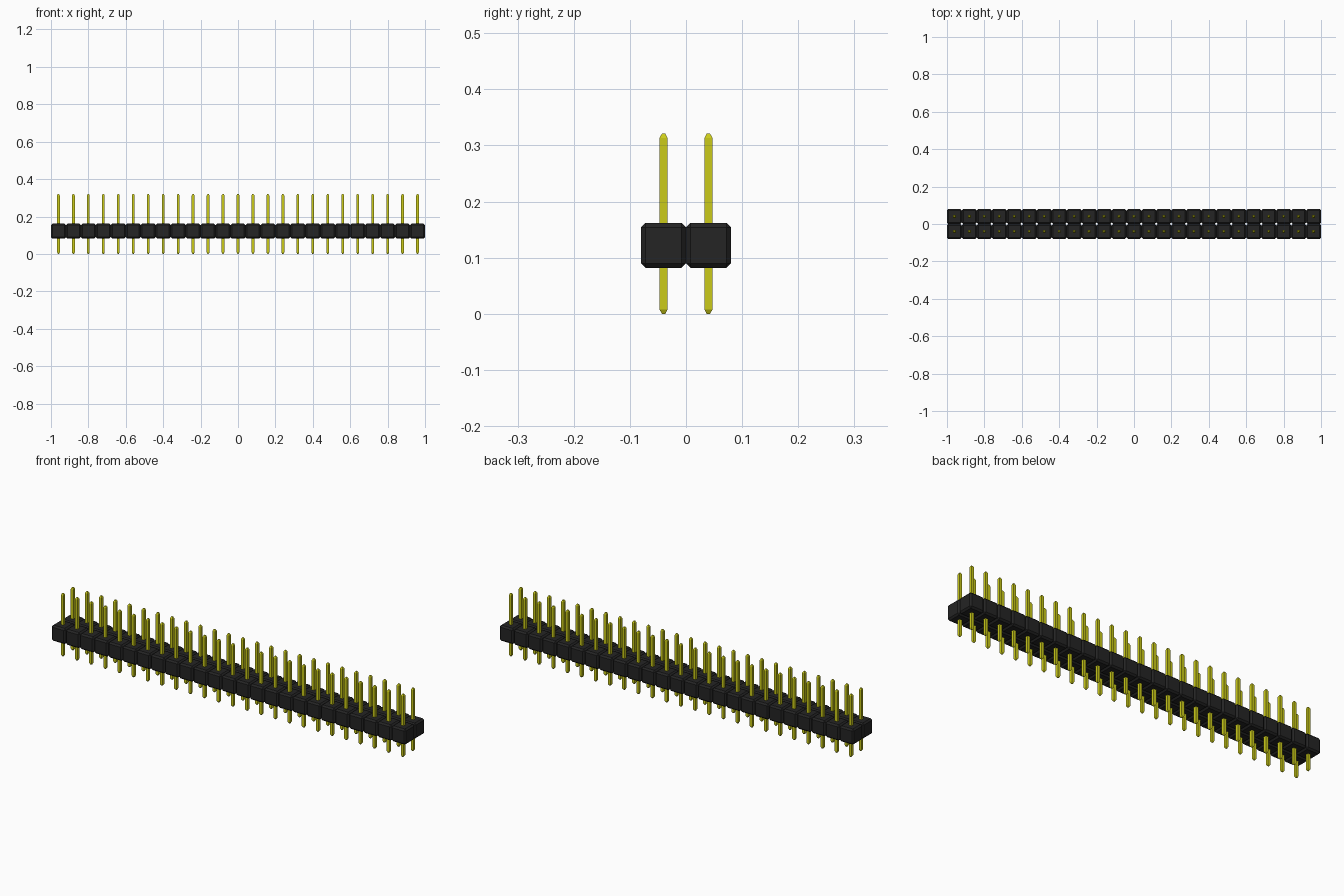
import bpy, bmesh

if "Cube" in bpy.data.objects:
    bpy.data.objects.remove(bpy.data.objects["Cube"])

PITCH, COLUMNS, ROWS = 0.08, 25, 2
X0 = -PITCH * (COLUMNS - 1) / 2
Y0 = -PITCH * (ROWS - 1) / 2


def material(name, rgb, roughness):
    m = bpy.data.materials.new(name)
    m.use_nodes = True
    m.diffuse_color = (*rgb, 1)
    bsdf = m.node_tree.nodes["Principled BSDF"]
    bsdf.inputs["Base Color"].default_value = (*rgb, 1)
    bsdf.inputs["Roughness"].default_value = roughness
    return m


def grid_object(name, bm, mat):
    """Make an object from bm and repeat it over the whole grid."""
    bmesh.ops.recalc_face_normals(bm, faces=bm.faces)
    mesh = bpy.data.meshes.new(name)
    bm.to_mesh(mesh)
    bm.free()
    mesh.materials.append(mat)
    obj = bpy.data.objects.new(name, mesh)
    bpy.context.collection.objects.link(obj)
    obj.location = (X0, Y0, 0)
    for label, count, step in (("columns", COLUMNS, (PITCH, 0, 0)),
                               ("rows", ROWS, (0, PITCH, 0))):
        array = obj.modifiers.new(label, 'ARRAY')
        array.count = count
        array.use_relative_offset = False
        array.use_constant_offset = True
        array.constant_offset_displace = step
    return obj


black = material("black plastic", (0.018, 0.018, 0.018), 0.6)
yellow = material("yellow metal", (0.6, 0.6, 0.01), 0.4)

# Housing: chamfered cubes, one per pin
bm = bmesh.new()
bmesh.ops.create_cube(bm, size=PITCH)
bmesh.ops.translate(bm, verts=bm.verts, vec=(0, 0, 0.122))
bmesh.ops.bevel(bm, geom=bm.edges[:], offset=0.008, segments=1,
                affect='EDGES', profile=0.5)
grid_object("housing_blocks", bm, black)

# Pins: square rods with tapered tips, lofted from (height, half width)
bm = bmesh.new()
rings = []
for z, r in ((0, 0.003), (0.008, 0.0073), (0.313, 0.0073), (0.321, 0.003)):
    rings.append([bm.verts.new((sx * r, sy * r, z))
                  for sx, sy in ((-1, -1), (1, -1), (1, 1), (-1, 1))])
for low, high in zip(rings, rings[1:]):
    for i in range(4):
        j = (i + 1) % 4
        bm.faces.new((low[i], low[j], high[j], high[i]))
bm.faces.new(rings[0][::-1])
bm.faces.new(rings[-1])
grid_object("pins", bm, yellow)
